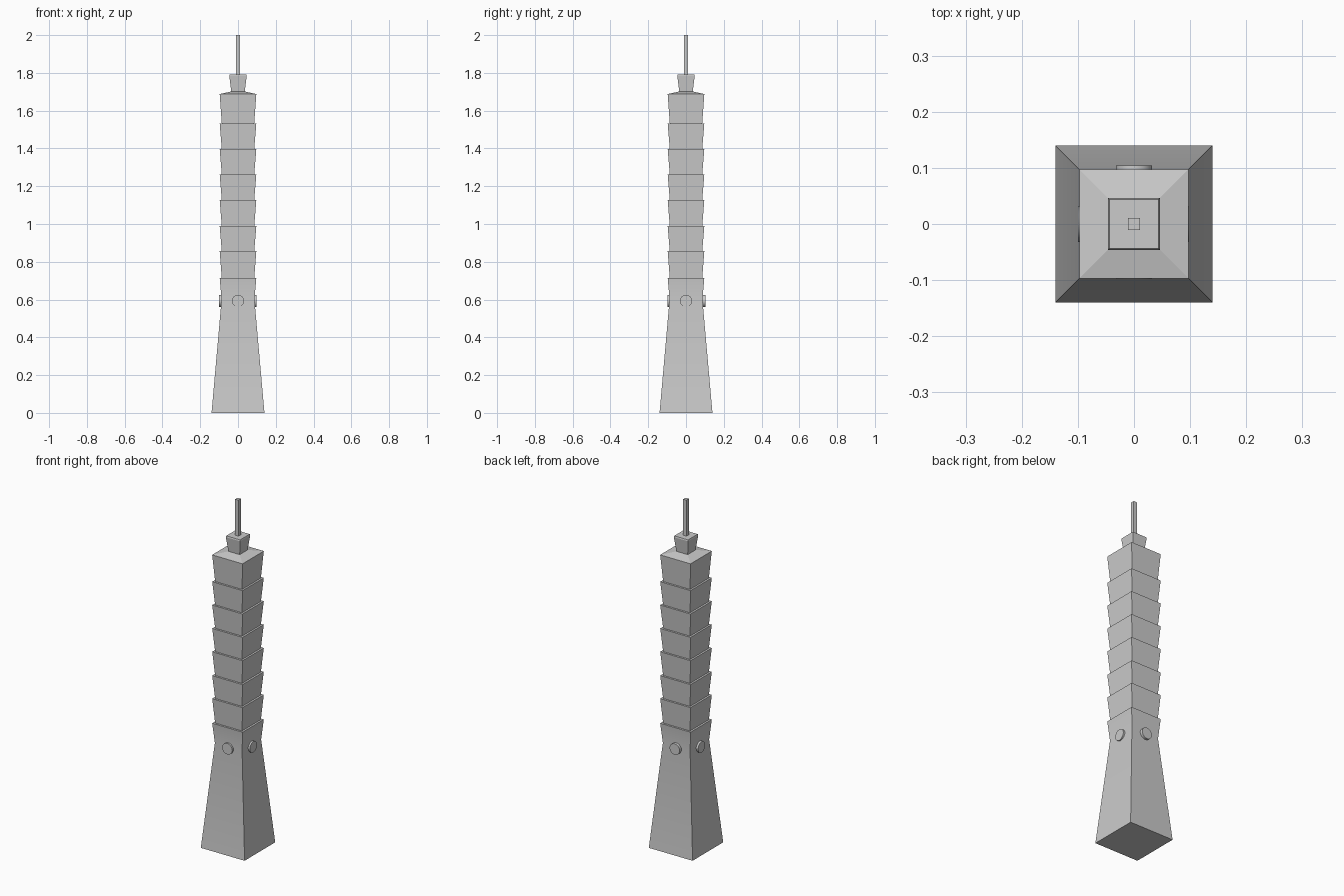
import bpy
import bmesh
from math import pi, radians
from mathutils import Matrix

cube = bpy.data.objects.get("Cube")
if cube:
    bpy.data.objects.remove(cube, do_unlink=True)

grey = bpy.data.materials.new("light_grey")
grey.use_nodes = True
colour = (0.6, 0.6, 0.6, 1)
grey.diffuse_color = colour
grey.node_tree.nodes["Principled BSDF"].inputs["Base Color"].default_value = colour


def finish(name, bm, smooth=False):
    bmesh.ops.recalc_face_normals(bm, faces=bm.faces)
    mesh = bpy.data.meshes.new(name)
    bm.to_mesh(mesh)
    bm.free()
    mesh.materials.append(grey)
    obj = bpy.data.objects.new(name, mesh)
    bpy.context.collection.objects.link(obj)
    if smooth:
        bpy.ops.object.select_all(action='DESELECT')
        obj.select_set(True)
        bpy.context.view_layer.objects.active = obj
        bpy.ops.object.shade_smooth_by_angle(angle=radians(30))
    return obj


def square_tower(name, profile, smooth=False):
    """Stack square rings given as (half width, height) and cap both ends."""
    bm = bmesh.new()
    rings = [[bm.verts.new((sx * h, sy * h, z))
              for sx, sy in ((-1, -1), (1, -1), (1, 1), (-1, 1))]
             for h, z in profile]
    for low, high in zip(rings, rings[1:]):
        for i in range(4):
            j = (i + 1) % 4
            bm.faces.new((low[i], low[j], high[j], high[i]))
    bm.faces.new(rings[0])
    bm.faces.new(rings[-1])
    return finish(name, bm, smooth)


# Tapered base with a pinched waist
square_tower("base", [(0.14, 0), (0.087, 0.60), (0.097, 0.715)], True)

# Flared tiers, each standing on the ledge of the one below
levels = [0.715, 0.857, 0.99, 1.128, 1.263, 1.398, 1.533]
for n, (low, high) in enumerate(zip(levels, levels[1:]), 1):
    square_tower(f"tier_{n}", [(0.086, low), (0.097, high)])

# Top tier with a shallow roof, then crown and mast
square_tower("top_tier", [(0.086, levels[-1]), (0.097, 1.688), (0.034, 1.702)])
square_tower("crown", [(0.035, 1.695), (0.046, 1.785), (0.044, 1.792)])
square_tower("mast", [(0.011, 1.785), (0.011, 2.0)])

# Round medallion on each side of the waist
reach = {"front": 0.098, "left": 0.098, "back": 0.104, "right": 0.1}
for n, (side, outer) in enumerate(reach.items()):
    bm = bmesh.new()
    bmesh.ops.create_cone(bm, cap_ends=True, segments=32, radius1=0.032,
                          radius2=0.032, depth=0.024)
    place = (Matrix.Rotation(n * pi / 2, 4, 'Z')
             @ Matrix.Translation((0, 0.012 - outer, 0.593))
             @ Matrix.Rotation(pi / 2, 4, 'X'))
    bmesh.ops.transform(bm, matrix=place, verts=bm.verts)
    finish(f"{side}_medallion", bm, True)
